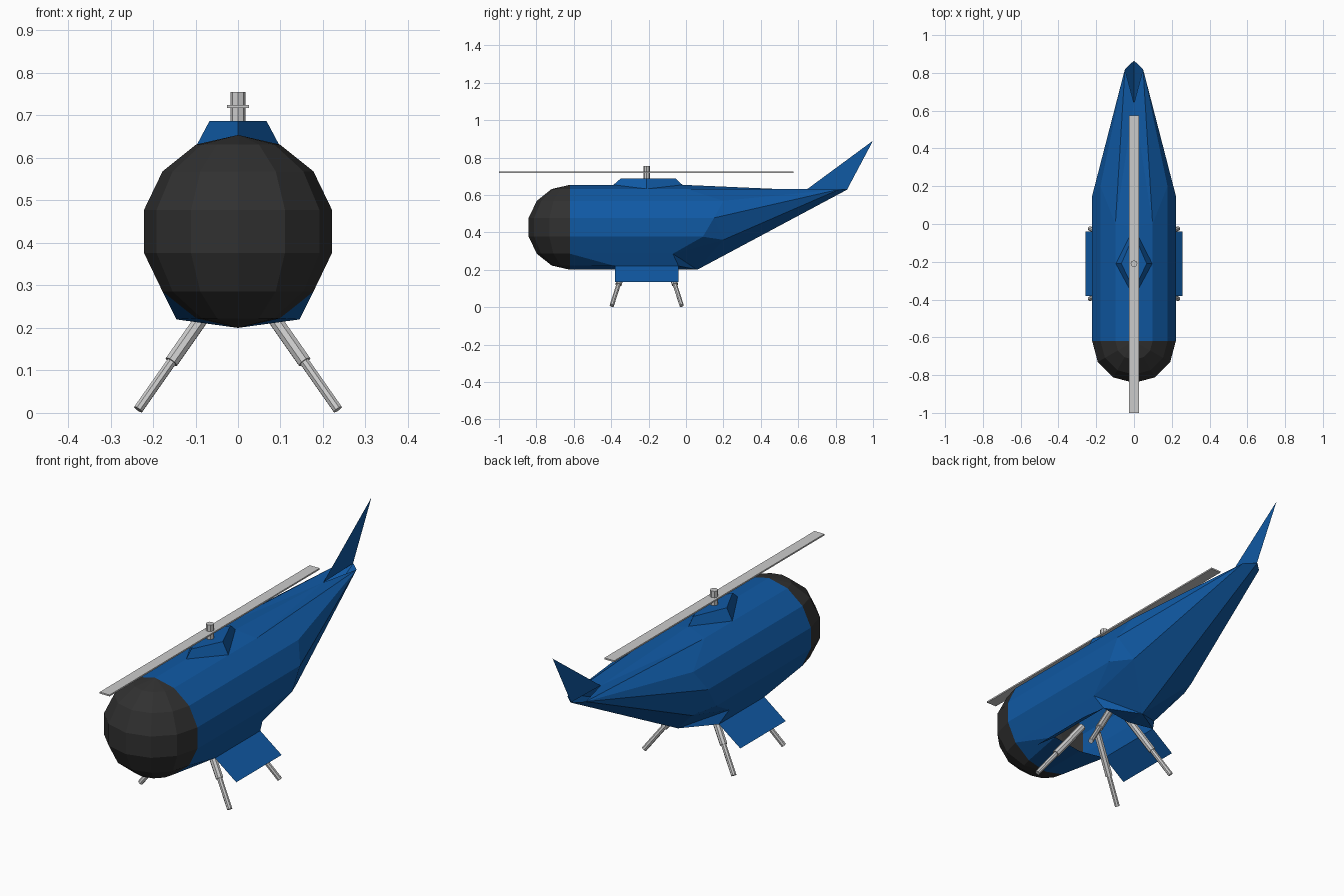
import bpy, bmesh, math
from mathutils import Vector

if "Cube" in bpy.data.objects:
    bpy.data.objects.remove(bpy.data.objects["Cube"])


def material(name, rgb):
    m = bpy.data.materials.new(name)
    m.diffuse_color = (*rgb, 1)
    m.use_nodes = True
    m.node_tree.nodes["Principled BSDF"].inputs["Base Color"].default_value = m.diffuse_color
    return m


BLUE = material("blue_paint", (0.005, 0.1, 0.37))
DARK = material("dark_glass", (0.03, 0.03, 0.03))
GREY = material("light_grey_metal", (0.6, 0.6, 0.6))
R, ZC, Y0, HUB_Y = 0.227, 0.427, -0.62, -0.21


def finish(bm, name, mat, fix=True):
    if fix:
        bmesh.ops.recalc_face_normals(bm, faces=bm.faces)
    me = bpy.data.meshes.new(name)
    bm.to_mesh(me)
    bm.free()
    me.materials.append(mat)
    ob = bpy.data.objects.new(name, me)
    bpy.context.collection.objects.link(ob)
    return ob


def mirrored(pts, faces, name, mat):
    """Build named points and faces, repeated across x = 0."""
    bm = bmesh.new()
    for s in (1, -1):
        for f in faces:
            vs = [bm.verts.new((pts[k][0] * s, pts[k][1], pts[k][2])) for k in f.split()]
            bm.faces.new(vs if s == 1 else vs[::-1])
    bmesh.ops.remove_doubles(bm, verts=bm.verts, dist=0.0005)
    return finish(bm, name, mat)


def rod(name, a, b, r, sides, mat):
    a, b = Vector(a), Vector(b)
    bm = bmesh.new()
    bmesh.ops.create_cone(bm, cap_ends=True, segments=sides, radius1=r, radius2=r,
                          depth=(b - a).length)
    ob = finish(bm, name, mat)
    ob.location = (a + b) / 2
    ob.rotation_euler = (b - a).to_track_quat('Z', 'Y').to_euler()
    return ob


# Nose: front half of a faceted sphere
bm = bmesh.new()
bmesh.ops.create_uvsphere(bm, u_segments=12, v_segments=7, radius=R)
bmesh.ops.bisect_plane(bm, geom=bm.verts[:] + bm.edges[:] + bm.faces[:], dist=0.0005,
                       plane_co=(0, 0, 0), plane_no=(0, 1, 0), clear_outer=True)
bmesh.ops.translate(bm, verts=bm.verts, vec=(0, Y0, ZC))
finish(bm, "nose", DARK, False)

# Fuselage: fourteen-sided shell, letters f = front ring, r = rear ring
pts = {}
rear_y = [-0.02, 0.0, 0.2, 0.15, 0.09, -0.07, None, 0.06]
for i, ry in enumerate(rear_y):
    a = math.pi / 2 - i * math.pi / 7
    x, z = R * math.cos(a), ZC + R * math.sin(a)
    pts[f"f{i}"] = (x, Y0, z)
    if ry is not None:
        pts[f"r{i}"] = (x, ry, z)
pts.update(
    k=(0.17, 0.2, 0.36),                                  # rear flank corner
    t0=(0, 0.64, 0.625), t1=(0.048, 0.82, 0.63), t2=(0, 0.865, 0.63),
    hf=(0.145, -0.38, 0.22), hr=(0.145, -0.04, 0.22),     # belly opening
    cf=(0, -0.38, 0.2), cr=(0, -0.04, 0.2))
sides = [f"f{i} r{i} r{i+1} f{i+1}" for i in range(5)]
belly = ["f5 r5 hr hf", "f5 hf f6", "f6 hf cf f7", "r5 r7 hr", "hr r7 cr"]
tail = ["r0 t0 r1", "r1 t0 t1", "r1 t1 r2", "r2 t1 r3", "r3 t1 k",
        "k t1 t2 r7", "r3 k r4", "r4 k r5", "r5 k r7"]
mirrored(pts, sides + belly + tail, "fuselage", BLUE)

# Tail fin: thin sheet
bm = bmesh.new()
bm.faces.new([bm.verts.new(p) for p in ((0, 0.64, 0.625), (0, 0.862, 0.63), (0, 1.0, 0.89))])
finish(bm, "tail_fin", BLUE, False)

# Bay doors: thin sheets hinged on the belly opening
doors = dict(a=(0.145, -0.38, 0.22), b=(0.145, -0.04, 0.22),
             c=(0.257, -0.04, 0.135), d=(0.257, -0.38, 0.135))
mirrored(doors, ["a b c d"], "bay_doors", BLUE)

# Rotor fairing: diamond with sloping sides
fair = dict(a=(0, -0.39, 0.652), b=(0.1, HUB_Y, 0.625), c=(0, -0.015, 0.65),
            d=(0, -0.35, 0.687), e=(0.067, HUB_Y, 0.687), f=(0, -0.055, 0.687))
mirrored(fair, ["a b e d", "b c f e", "d e f"], "rotor_fairing", BLUE)

# Rotor mast and blade
rod("rotor_mast", (0, HUB_Y, 0.68), (0, HUB_Y, 0.755), 0.018, 8, GREY)
bm = bmesh.new()
bmesh.ops.create_cube(bm, size=1)
bmesh.ops.scale(bm, verts=bm.verts, vec=(0.052, 1.575, 0.007))
bmesh.ops.translate(bm, verts=bm.verts, vec=(0, -0.2125, 0.721))
finish(bm, "rotor_blade", GREY)

# Telescopic landing legs, splayed out of the bay
for sx in (1, -1):
    for sy in (1, -1):
        def at(z):
            d = z - 0.008
            return (sx * (0.235 - 0.7 * d), HUB_Y + sy * (0.187 - 0.32 * d), z)
        rod("leg_upper", at(0.28), at(0.12), 0.017, 8, GREY)
        rod("leg_lower", at(0.13), at(0.008), 0.012, 8, GREY)
